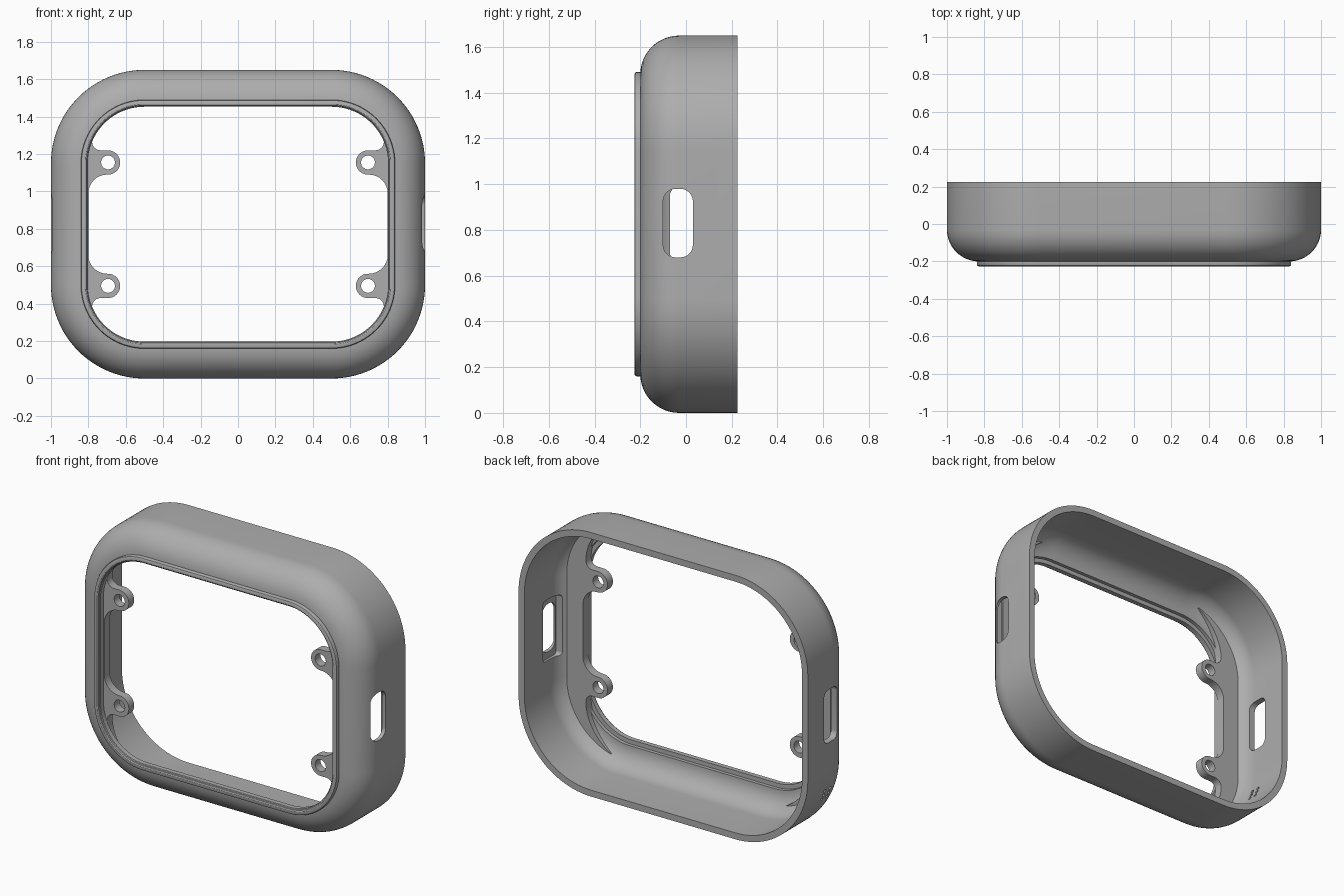
import bpy, bmesh, math
from mathutils import Matrix, Vector

if "Cube" in bpy.data.objects:
    bpy.data.objects.remove(bpy.data.objects["Cube"])

CX, CZ, R, MID = 0.5, 0.325, 0.5, 0.825   # corner centre, corner radius, mid height

grey = bpy.data.materials.new("warm_grey")
grey.diffuse_color = (0.42, 0.42, 0.42, 1)
grey.use_nodes = True
grey.node_tree.nodes["Principled BSDF"].inputs["Base Color"].default_value = grey.diffuse_color


def arc(cx, cy, r, a0, a1, n):
    return [(cx + r * math.cos(math.radians(a0 + (a1 - a0) * i / n)),
             cy + r * math.sin(math.radians(a0 + (a1 - a0) * i / n))) for i in range(n + 1)]


def rounded(hx, hz, r, n):
    pts = []
    for k, (sx, sz) in enumerate([(1, 1), (-1, 1), (-1, -1), (1, -1)]):
        pts += arc(sx * (hx - r), sz * (hz - r), r, 90 * k, 90 * k + 90, n)
    return pts


def finish(bm, name):
    bmesh.ops.recalc_face_normals(bm, faces=bm.faces)
    me = bpy.data.meshes.new(name)
    bm.to_mesh(me)
    bm.free()
    ob = bpy.data.objects.new(name, me)
    bpy.context.collection.objects.link(ob)
    me.materials.append(grey)
    return ob


def smooth(ob):
    bpy.ops.object.select_all(action='DESELECT')
    ob.select_set(True)
    bpy.context.view_layer.objects.active = ob
    bpy.ops.object.shade_smooth_by_angle(angle=math.radians(30))


# Shell and front lip: one wall section (inset, y) swept round the rounded rectangle
section = [(0, 0.225)]
section += [(0.17 + x, -0.03 + y) for x, y in arc(0, 0, 0.17, 180, 270, 12)][:-1]
section += [(0.16, -0.2), (0.16, -0.217), (0.163, -0.223), (0.169, -0.226),
            (0.184, -0.226), (0.19, -0.222), (0.192, -0.215), (0.197, -0.212),
            (0.197, -0.182), (0.17, -0.182), (0.17, -0.16)]
section += [(0.17 + x, -0.03 + y) for x, y in arc(0, 0, 0.13, 270, 180, 12)][1:]
section += [(0.04, 0.225)]

bm = bmesh.new()
rings = [[bm.verts.new((x, y, z + MID)) for x, z in rounded(1 - d, MID - d, R - d, 24)]
         for d, y in section]
for a, b in zip(rings, rings[1:] + rings[:1]):
    for i in range(len(a)):
        j = (i + 1) % len(a)
        bm.faces.new((a[i], a[j], b[j], b[i]))
shell = finish(bm, "shell")


def slot_cutter(name, x0, x1, y0, y1, z0, z1, r):
    """Rounded slot running along x."""
    bm = bmesh.new()
    pts = rounded((y1 - y0) / 2, (z1 - z0) / 2, r, 8)
    f = bm.faces.new([bm.verts.new((x0, y + (y0 + y1) / 2, z + (z0 + z1) / 2)) for y, z in pts])
    ext = bmesh.ops.extrude_face_region(bm, geom=[f])
    bmesh.ops.translate(bm, vec=(x1 - x0, 0, 0),
                        verts=[v for v in ext["geom"] if isinstance(v, bmesh.types.BMVert)])
    return finish(bm, name)


cutters = [
    slot_cutter("right_slot_cutter", 0.85, 1.1, -0.10, 0.03, 0.68, 0.98, 0.055),
    slot_cutter("right_pocket_cutter", 0.90, 0.975, -0.11, 0.04, 0.64, 1.02, 0.02),
    slot_cutter("left_slot_cutter", -1.1, -0.85, -0.07, 0.065, 0.66, 0.99, 0.04),
]

# Small vent holes through the lower left corner
bm = bmesh.new()
for col in (-0.025, 0.025):
    for a in (197, 200.5, 204):
        d = Vector((math.cos(math.radians(a)), 0, math.sin(math.radians(a))))
        pos = Vector((-CX, col, MID - CZ)) + d * 0.48
        m = Matrix.Translation(pos) @ d.to_track_quat('Z', 'Y').to_matrix().to_4x4()
        bmesh.ops.create_cone(bm, cap_ends=True, segments=12, radius1=0.011, radius2=0.011,
                              depth=0.12, matrix=m)
cutters.append(finish(bm, "vent_cutter"))

for c in cutters:
    c.hide_render = True
    mod = shell.modifiers.new(c.name, 'BOOLEAN')
    mod.operation, mod.solver, mod.object = 'DIFFERENCE', 'EXACT', c
bpy.context.view_layer.update()
cut = bpy.data.meshes.new_from_object(shell.evaluated_get(bpy.context.evaluated_depsgraph_get()))
shell.modifiers.clear()
shell.data = cut
for c in cutters:
    bpy.data.objects.remove(c)
smooth(shell)

# Side brackets: plate with two screw tabs, tapering into the corners
half = [(0.80, 0)] + arc(0.70, 0.165, 0.10, 0, 90, 8)
half += arc(0.695, 0.33, 0.065, -90, -270, 16)
half += arc(0.735, 0.44, 0.045, -90, 0, 6)
for i in range(1, 17):
    t = i / 16
    a = math.radians(22 + 53 * t)
    r = 0.303 + 0.107 * t
    half.append((CX + r * math.cos(a), CZ + r * math.sin(a)))
half += arc(CX, CZ, 0.412, 75, 0, 20)
outline = half + [(x, -z) for x, z in reversed(half[1:])]
loops = [outline] + [arc(0.695, s * 0.33, 0.037, 0, 345, 23) for s in (1, -1)]

for side, name in ((1, "right_bracket"), (-1, "left_bracket")):
    cu = bpy.data.curves.new(name, 'CURVE')
    cu.dimensions, cu.fill_mode, cu.extrude = '2D', 'BOTH', 0.0265
    for pts in loops:
        sp = cu.splines.new('POLY')
        sp.points.add(len(pts) - 1)
        sp.use_cyclic_u = True
        for p, (x, z) in zip(sp.points, pts):
            p.co = (side * x, z, 0, 1)
    tmp = bpy.data.objects.new(name + "_curve", cu)
    bpy.context.collection.objects.link(tmp)
    bpy.context.view_layer.update()
    me = bpy.data.meshes.new_from_object(tmp.evaluated_get(bpy.context.evaluated_depsgraph_get()))
    bpy.data.objects.remove(tmp)
    me.transform(Matrix.Translation((0, -0.1515, MID)) @ Matrix.Rotation(math.pi / 2, 4, 'X'))
    bm = bmesh.new()
    bm.from_mesh(me)
    bmesh.ops.remove_doubles(bm, verts=bm.verts, dist=1e-5)
    smooth(finish(bm, name))
